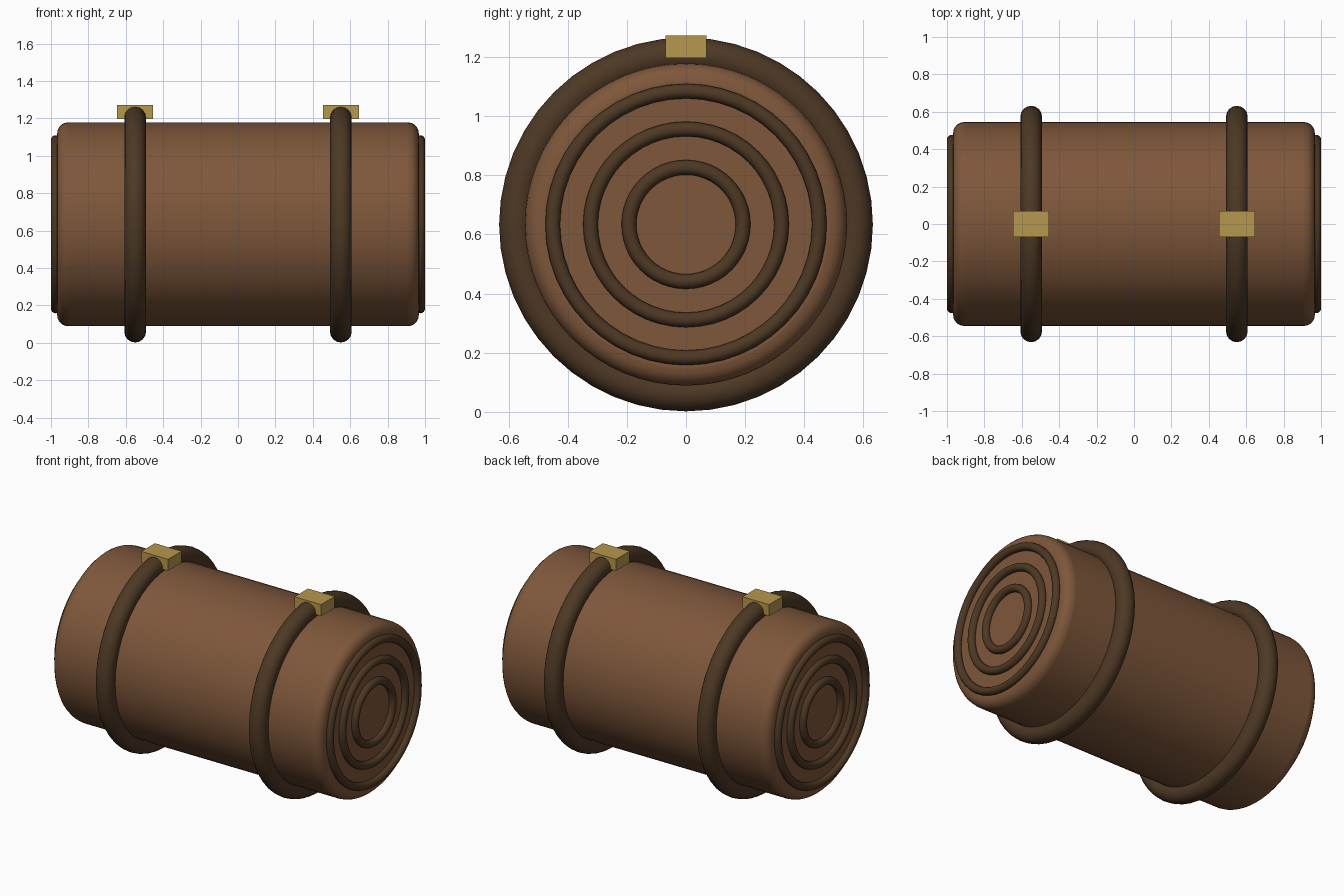
import bpy
import math

cube = bpy.data.objects.get("Cube")
if cube:
    bpy.data.objects.remove(cube, do_unlink=True)

AXIS_Z = 0.634
ALONG_X = (0, math.pi / 2, 0)


def material(name, rgb):
    mat = bpy.data.materials.new(name)
    mat.use_nodes = True
    mat.diffuse_color = (*rgb, 1)
    mat.node_tree.nodes["Principled BSDF"].inputs["Base Color"].default_value = (*rgb, 1)
    return mat


wood = material("warm brown", (0.21, 0.095, 0.043))
leather = material("dark brown", (0.075, 0.04, 0.018))
brass = material("dull brass", (0.47, 0.31, 0.075))


def finish(name, mat, smooth=True):
    obj = bpy.context.object
    obj.name = name
    obj.data.materials.append(mat)
    if smooth:
        bpy.ops.object.shade_smooth_by_angle(angle=math.radians(40))
    return obj


def ring(name, x, radius, thickness):
    bpy.ops.mesh.primitive_torus_add(
        major_radius=radius, minor_radius=thickness, major_segments=48,
        minor_segments=16, location=(x, 0, AXIS_Z), rotation=ALONG_X)
    return finish(name, leather)


# Rolled body with rounded rims
bpy.ops.mesh.primitive_cylinder_add(
    vertices=64, radius=0.545, depth=1.934, location=(0, 0, AXIS_Z), rotation=ALONG_X)
body = finish("rolled_body", wood)
bevel = body.modifiers.new("rounded rims", "BEVEL")
bevel.width = 0.06
bevel.segments = 5
bevel.limit_method = "ANGLE"
bevel.angle_limit = math.radians(40)

for side, label in ((1, "left"), (-1, "right")):
    # Concentric layers on each end
    for layer, radius in (("inner", 0.193), ("middle", 0.323), ("outer", 0.451)):
        ring(f"{label}_{layer}_end_ring", side * 0.975, radius, 0.025)

    # Strap and its buckle
    ring(f"{label}_strap", side * 0.55, 0.574, 0.058)
    bpy.ops.mesh.primitive_cube_add(size=1, location=(side * 0.55, 0, 1.235))
    bpy.context.object.scale = (0.192, 0.139, 0.075)
    bpy.ops.object.transform_apply(location=False, rotation=False, scale=True)
    finish(f"{label}_buckle", brass, smooth=False)
